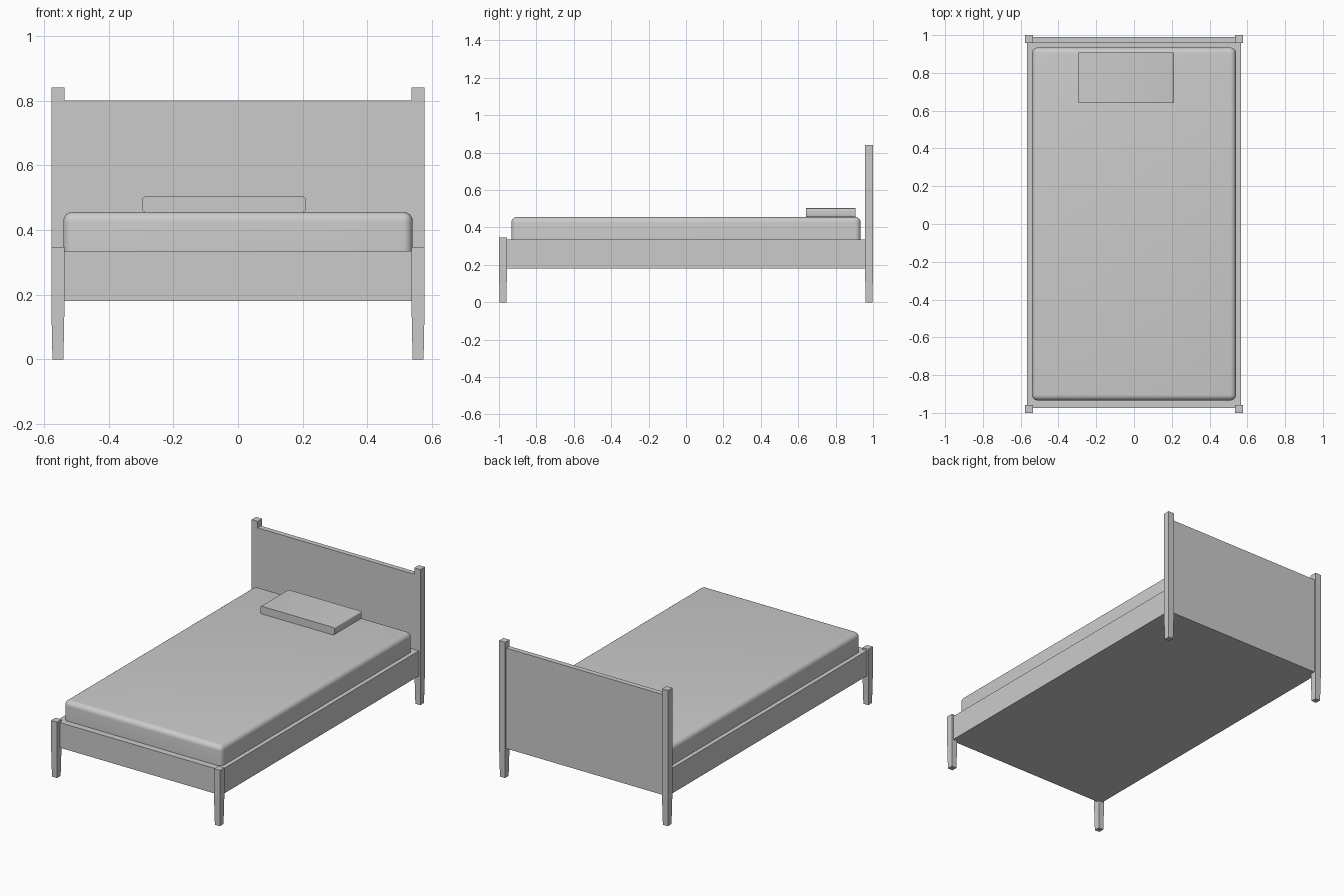
import bpy, bmesh
from mathutils import Vector

if "Cube" in bpy.data.objects:
    bpy.data.objects.remove(bpy.data.objects["Cube"])


def finish(bm, name):
    bmesh.ops.recalc_face_normals(bm, faces=bm.faces)
    mesh = bpy.data.meshes.new(name)
    bm.to_mesh(mesh)
    bm.free()
    ob = bpy.data.objects.new(name, mesh)
    bpy.context.collection.objects.link(ob)
    return ob


def box_bm(lo, hi):
    bm = bmesh.new()
    bmesh.ops.create_cube(bm, size=1)
    lo, hi = Vector(lo), Vector(hi)
    for v in bm.verts:
        v.co = (lo + hi) / 2 + v.co * (hi - lo)
    return bm


def box(name, lo, hi):
    return finish(box_bm(lo, hi), name)


def along(edge, axis):
    d = edge.verts[1].co - edge.verts[0].co
    return abs(d[axis]) > 0.99 * d.length


def smooth(ob, angle=0.6):
    bpy.ops.object.select_all(action='DESELECT')
    bpy.context.view_layer.objects.active = ob
    ob.select_set(True)
    bpy.ops.object.shade_smooth_by_angle(angle=angle)


def post(name, cx, cy, height):
    # square post: straight above the rail, tapered foot below it
    bm = bmesh.new()
    rings = []
    for z, hx, hy in ((0, 0.017, 0.018), (0.18, 0.0205, 0.0215), (height, 0.0205, 0.0215)):
        rings.append([bm.verts.new((cx + sx * hx, cy + sy * hy, z))
                      for sx, sy in ((-1, -1), (1, -1), (1, 1), (-1, 1))])
    for a, b in zip(rings, rings[1:]):
        for i in range(4):
            j = (i + 1) % 4
            bm.faces.new((a[i], a[j], b[j], b[i]))
    bm.faces.new(rings[0][::-1])
    bm.faces.new(rings[-1])
    return finish(bm, name)


# Posts at the four corners
for side, s in (("left", -1), ("right", 1)):
    post("head_post_" + side, s * 0.5565, 0.9785, 0.84)
    post("foot_post_" + side, s * 0.5565, -0.9785, 0.347)

# Headboard and footboard, inner faces flush with the posts
box("headboard", (-0.56, 0.957, 0.18), (0.56, 0.989, 0.80))
box("footboard", (-0.56, -0.974, 0.18), (0.56, -0.957, 0.335))

# Closed base with side rails
box("bed_base", (-0.566, -0.957, 0.18), (0.566, 0.957, 0.335))

# Mattress: rounded vertical corners and rounded top edge
bm = box_bm((-0.54, -0.934, 0.33), (0.54, 0.934, 0.456))
edges = [e for e in bm.edges if along(e, 2) or min(v.co.z for v in e.verts) > 0.4]
bmesh.ops.bevel(bm, geom=edges, offset=0.03, segments=6, profile=0.5, affect='EDGES')
smooth(finish(bm, "mattress"))

# Pillow: flat slab with softened ends
bm = box_bm((-0.295, 0.641, 0.456), (0.209, 0.907, 0.503))
edges = [e for e in bm.edges if along(e, 1)]
bmesh.ops.bevel(bm, geom=edges, offset=0.008, segments=4, profile=0.5, affect='EDGES')
smooth(finish(bm, "pillow"))
